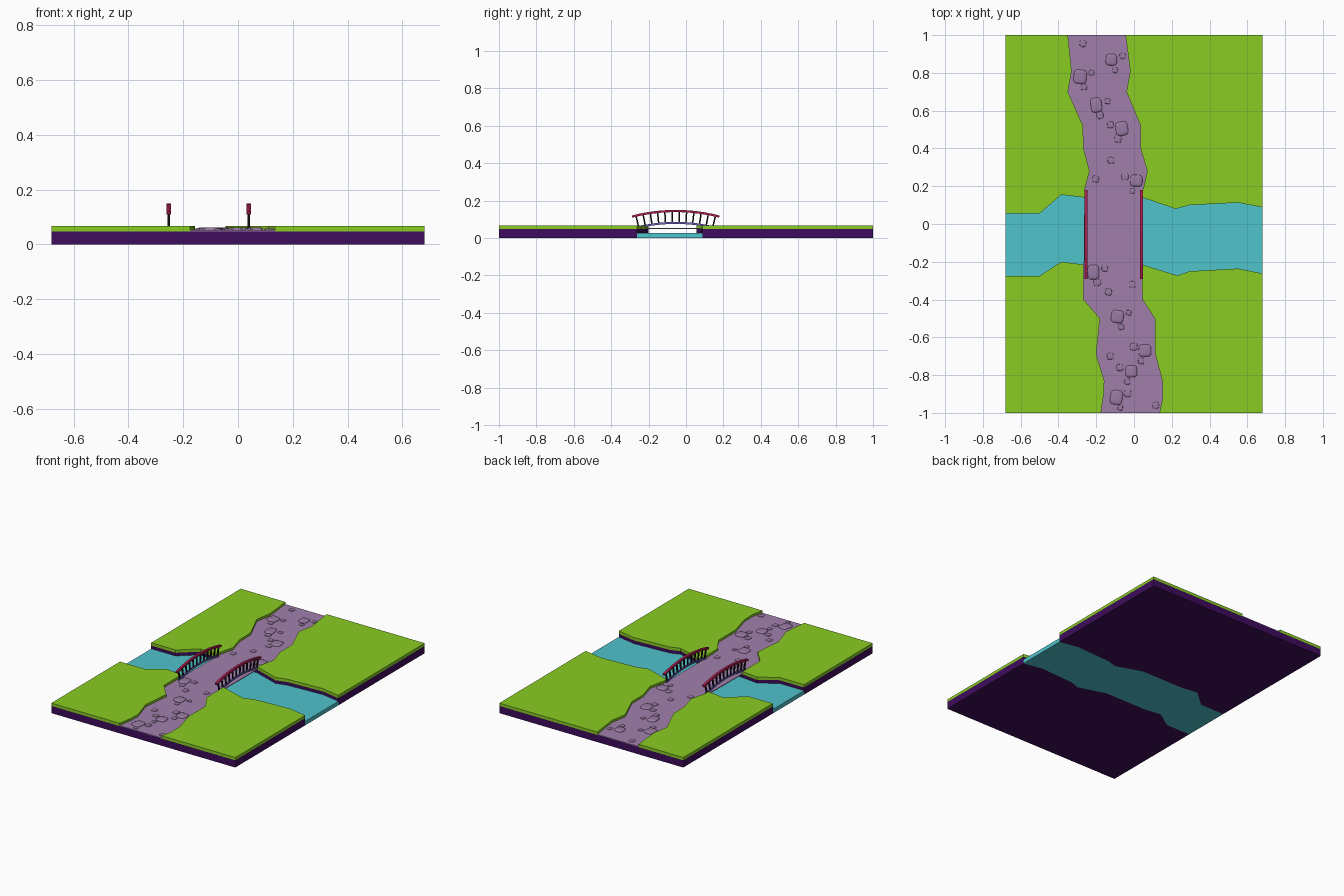
import bpy, bmesh, math, random
from mathutils import Matrix, Vector

cube = bpy.data.objects.get("Cube")
if cube:
    bpy.data.objects.remove(cube, do_unlink=True)
random.seed(4)


def material(name, *rgb):
    """Flat material from display colour values."""
    colour = [((c / 255 + 0.055) / 1.055) ** 2.4 for c in rgb] + [1]
    mat = bpy.data.materials.new(name)
    mat.diffuse_color = colour
    mat.use_nodes = True
    mat.node_tree.nodes["Principled BSDF"].inputs["Base Color"].default_value = colour
    return mat


GRASS = material("grass green", 136, 204, 34)
PATH = material("path mauve", 161, 127, 171)
STONE = material("stone mauve", 154, 122, 164)
WATER = material("water blue", 80, 195, 204)
DIRT = material("dark purple dirt", 62, 12, 92)
RED = material("rail crimson", 168, 30, 78)
BLACK = material("post black", 18, 12, 18)
BEAM = material("beam violet", 110, 98, 185)


def finish(bm, name, mat):
    bmesh.ops.recalc_face_normals(bm, faces=bm.faces)
    mesh = bpy.data.meshes.new(name)
    bm.to_mesh(mesh)
    bm.free()
    mesh.materials.append(mat)
    obj = bpy.data.objects.new(name, mesh)
    bpy.context.collection.objects.link(obj)
    return obj


def slab(name, outline, bottom, top, mat):
    """Extrude a flat outline between two heights."""
    bm = bmesh.new()
    face = bm.faces.new([bm.verts.new((x, y, bottom)) for x, y in outline])
    out = bmesh.ops.extrude_face_region(bm, geom=[face])
    moved = [v for v in out["geom"] if isinstance(v, bmesh.types.BMVert)]
    bmesh.ops.translate(bm, verts=moved, vec=(0, 0, top - bottom))
    return finish(bm, name, mat)


# Outlines: path edges run back to front, banks run right (-x) to left (+x)
HALF = 0.68
path_right = [(-.35, 1), (-.33, .81), (-.35, .7), (-.27, .52), (-.267, .4), (-.235, .28), (-.262, .18),
              (-.267, -.29), (-.267, -.4), (-.18, -.5), (-.2, -.69), (-.157, -.83), (-.16, -.9), (-.175, -1)]
path_left = [(-.045, 1), (-.02, .81), (-.04, .7), (.035, .52), (.035, .4), (.07, .28), (.045, .17),
             (.042, -.29), (.045, -.4), (.11, -.5), (.11, -.68), (.15, -.83), (.152, -.92), (.135, -1)]
back_right = [(-HALF, .055), (-.5, .055), (-.385, .155), (-.262, .14)]
back_left = [(.045, .14), (.22, .08), (.295, .1), (.55, .113), (HALF, .088)]
front_right = [(-HALF, -.275), (-.5, -.275), (-.385, -.2), (-.267, -.215)]
front_left = [(.043, -.215), (.23, -.273), (.295, -.25), (.55, -.236), (HALF, -.262)]

# Ground and water
back_bank, front_bank = back_right + back_left, front_right + front_left
slab("back_ground", [(-HALF, 1)] + back_bank + [(HALF, 1)], 0, .048, DIRT)
slab("front_ground", [(-HALF, -1)] + front_bank + [(HALF, -1)], 0, .048, DIRT)
slab("river", back_bank + front_bank[::-1], 0, .027, WATER)
slab("path", path_right + path_left[::-1], .047, .052, PATH)

# Four grass lawns between path and river
for name, edge, bank, side, end in (
        ("back_right_lawn", path_right[:7], back_right[::-1], -1, 1),
        ("back_left_lawn", path_left[:7], back_left, 1, 1),
        ("front_right_lawn", path_right[:6:-1], front_right[::-1], -1, -1),
        ("front_left_lawn", path_left[:6:-1], front_left, 1, -1)):
    slab(name, edge + bank + [(side * HALF, end)], .048, .067, GRASS)


def stone(name, x, y, w, d, h):
    """Low rounded paving stone."""
    bm = bmesh.new()
    bmesh.ops.create_cube(bm, size=1)
    bmesh.ops.bevel(bm, geom=bm.edges[:], offset=.28, segments=3, profile=.5, affect='EDGES')
    bmesh.ops.scale(bm, verts=bm.verts, vec=(w, d, h))
    bmesh.ops.rotate(bm, verts=bm.verts, matrix=Matrix.Rotation(random.uniform(-.2, .2), 3, 'Z'))
    bmesh.ops.translate(bm, verts=bm.verts, vec=(x, y, .052))
    obj = finish(bm, name, STONE)
    obj.data.shade_smooth()


# Big stones, each with its pebbles beside it
big = [(-.12, .87), (-.285, .78), (-.2, .63), (-.065, .505), (.012, .23),
       (-.215, -.255), (-.088, -.49), (.058, -.67), (-.015, -.78), (-.093, -.918)]
for i, (x, y) in enumerate(big):
    w, d = random.uniform(.055, .072), random.uniform(.058, .078)
    stone(f"big_stone_{i}", x, y, w, d, .02)
    inward = -1 if x > (-.12 if y > 0 else -.03) else 1
    for j, (dx, dy) in enumerate(((.02, -.055), (.06, .02))):
        size = random.uniform(.026, .038)
        stone(f"pebble_{i}_{j}", x + inward * dx, y + dy, size, size, .012)
for i, (x, y) in enumerate([(-.27, .955), (-.122, .337), (-.203, .238), (-.008, -.32),
                            (-.135, -.36), (-.125, -.7), (.115, -.96)]):
    stone(f"loose_pebble_{i}", x, y, .034, .034, .012)

# Bridge railings: concentric arcs in the yz plane
MID_Y, MID_Z = -.055, -.785


def on_arc(x, radius, angle):
    return Vector((x, MID_Y + radius * math.sin(angle), MID_Z + radius * math.cos(angle)))


def arc_bar(name, x, inner, outer, spread, width, mat, steps=12):
    """Curved bar of rectangular section."""
    bm = bmesh.new()
    rings = []
    for i in range(steps + 1):
        a = spread * (2 * i / steps - 1)
        corners = ((-1, inner), (1, inner), (1, outer), (-1, outer))
        rings.append([bm.verts.new(on_arc(x + s * width / 2, r, a)) for s, r in corners])
    for a, b in zip(rings, rings[1:]):
        for k in range(4):
            bm.faces.new((a[k], a[k - 1], b[k - 1], b[k]))
    bm.faces.new(rings[0])
    bm.faces.new(rings[-1])
    return finish(bm, name, mat)


for side, x in (("right", -.253), ("left", .039)):
    arc_bar(f"{side}_handrail", x, .923, .935, .254, .016, RED)
    arc_bar(f"{side}_beam", x, .86, .871, .245, .01, BEAM)
    posts = 12
    for i in range(posts):
        a = .231 * (2 * i / (posts - 1) - 1)
        bm = bmesh.new()
        place = Matrix.Translation(on_arc(x, .896, a)) @ Matrix.Rotation(-a, 4, 'X')
        bmesh.ops.create_cube(bm, size=1, matrix=place @ Matrix.Diagonal((.008, .008, .058, 1)))
        finish(bm, f"{side}_post_{i}", BLACK)
